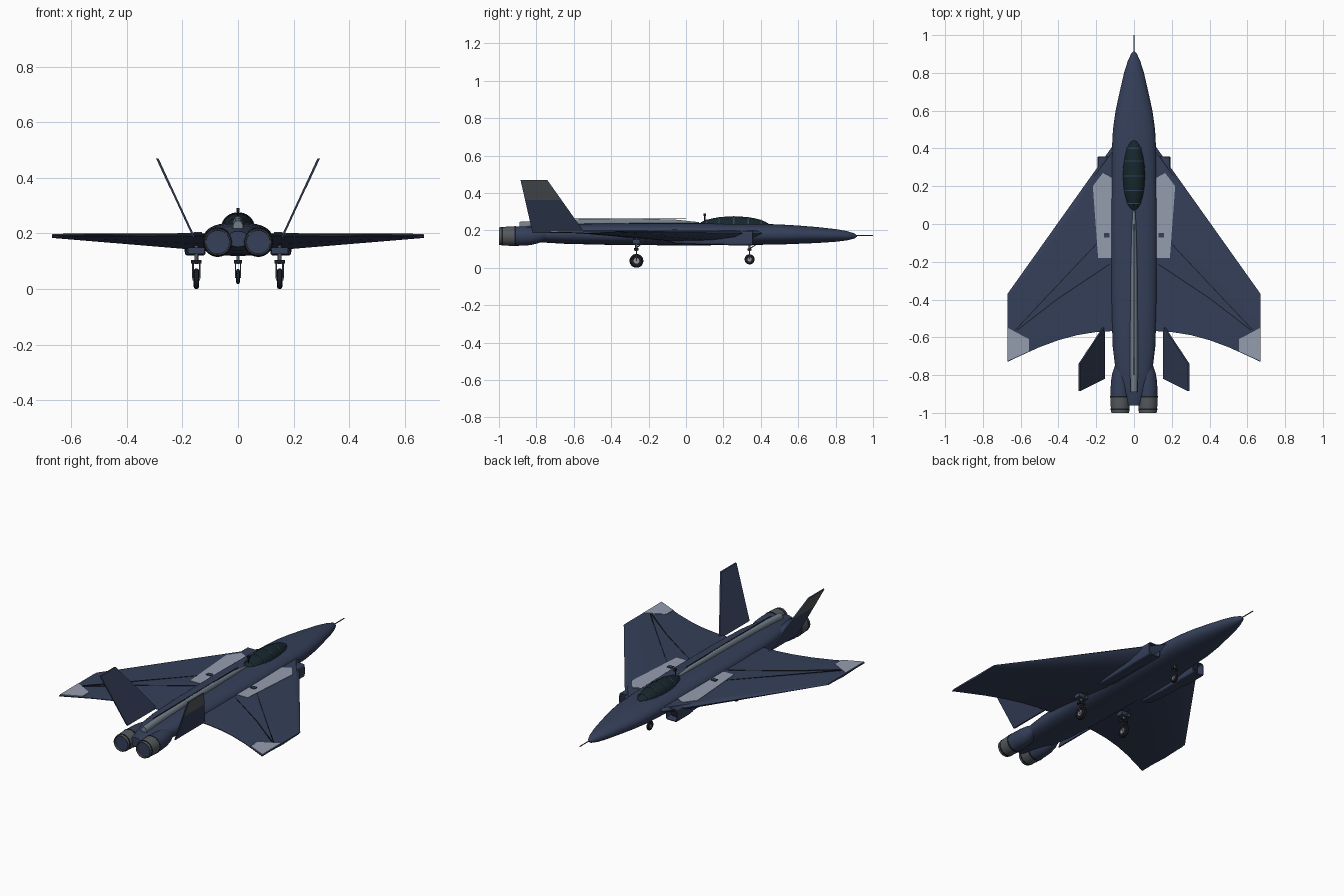
import bpy, bmesh, math
from mathutils import Vector

if "Cube" in bpy.data.objects:
    bpy.data.objects.remove(bpy.data.objects["Cube"])


def mat(name, r, g, b):
    m = bpy.data.materials.new(name)
    m.diffuse_color = (r, g, b, 1)
    m.use_nodes = True
    m.node_tree.nodes["Principled BSDF"].inputs["Base Color"].default_value = m.diffuse_color
    return m


NAVY = mat("navy", 0.035, 0.05, 0.10)
PALE = mat("pale_panel", 0.30, 0.34, 0.42)
SPINE = mat("spine_grey", 0.17, 0.21, 0.25)
GREY = mat("metal_grey", 0.09, 0.10, 0.11)
DARK = mat("dark", 0.01, 0.012, 0.018)
GLASS = mat("glass", 0.008, 0.02, 0.025)
STEEL = mat("steel", 0.3, 0.3, 0.32)


def skin(name, rings, m, smooth=True):
    """Bridge equal-length point rings and cap both ends."""
    bm = bmesh.new()
    vs = [[bm.verts.new(p) for p in ring] for ring in rings]
    n = len(vs[0])
    for a, b in zip(vs, vs[1:]):
        for i in range(n):
            j = (i + 1) % n
            bm.faces.new((a[i], a[j], b[j], b[i]))
    bm.faces.new(vs[0])
    bm.faces.new(vs[-1])
    bmesh.ops.recalc_face_normals(bm, faces=bm.faces)
    me = bpy.data.meshes.new(name)
    bm.to_mesh(me)
    bm.free()
    me.materials.append(m)
    ob = bpy.data.objects.new(name, me)
    bpy.context.collection.objects.link(ob)
    if smooth:
        bpy.ops.object.select_all(action='DESELECT')
        ob.select_set(True)
        bpy.context.view_layer.objects.active = ob
        bpy.ops.object.shade_smooth_by_angle(angle=math.radians(35))
    return ob


def oval(y, cx, cz, hw, hh, e=2.0, n=32):
    """Superellipse cross-section at station y."""
    pts = []
    for i in range(n):
        a = 2 * math.pi * (i + 0.5) / n
        c, s = math.cos(a), math.sin(a)
        pts.append((cx + hw * math.copysign(abs(c) ** (2 / e), c), y,
                    cz + hh * math.copysign(abs(s) ** (2 / e), s)))
    return pts


def plate(name, pts, offset, m):
    """Flat polygon extruded by an offset vector."""
    o = Vector(offset)
    return skin(name, [pts, [Vector(p) + o for p in pts]], m, False)


def box(name, c, h, m):
    x, y, z = c
    return plate(name, [(x + a * h[0], y + b * h[1], z - h[2])
                        for a, b in ((-1, -1), (1, -1), (1, 1), (-1, 1))],
                 (0, 0, 2 * h[2]), m)


def rod(name, a, b, r, m, n=12):
    a, b = Vector(a), Vector(b)
    q = (b - a).to_track_quat('Z', 'Y')
    ring = [q @ Vector((r * math.cos(2 * math.pi * i / n), r * math.sin(2 * math.pi * i / n), 0))
            for i in range(n)]
    return skin(name, [[a + p for p in ring], [b + p for p in ring]], m)


def wheel(name, x, y, z, r, w):
    """Rounded tyre with a metal hub, axle along x."""
    prof = [(-w * .8, r * .55), (-w, r * .75), (-w * .7, r * .95), (0, r), (w * .7, r * .95), (w, r * .75), (w * .8, r * .55)]
    skin(name + "_tyre", [[(x + dx, y + rr * math.cos(k * math.pi / 14), z + rr * math.sin(k * math.pi / 14))
                           for k in range(28)] for dx, rr in prof], DARK)
    rod(name + "_hub", (x - w, y, z), (x + w, y, z), r * .42, STEEL, 20)


# fuselage
skin("fuselage", [oval(y, 0, z, w, h, e) for y, z, w, h, e in (
    (.915, .170, .003, .003, 2), (.90, .170, .016, .014, 2), (.86, .171, .034, .025, 2),
    (.80, .173, .053, .034, 2), (.70, .175, .076, .043, 2.1), (.60, .177, .098, .049, 2.2),
    (.50, .178, .112, .054, 2.3), (.35, .179, .120, .057, 2.4), (0, .179, .124, .060, 2.5),
    (-.40, .180, .122, .058, 2.5), (-.65, .181, .113, .053, 2.5), (-.80, .182, .095, .045, 2.4),
    (-.89, .182, .065, .036, 2.3), (-.96, .180, .035, .028, 2.3))], NAVY)
rod("nose_probe", (0, .90, .172), (0, 1, .172), .003, GREY)

# dorsal spine
skin("dorsal_spine", [oval(y, 0, z, w, h, 2.4, 20) for y, z, w, h in (
    (.07, .236, .007, .008), (-.05, .234, .013, .023), (-.25, .234, .018, .029),
    (-.5, .232, .020, .030), (-.75, .226, .021, .028), (-.89, .216, .019, .030))], SPINE)
box("spine_seam", (0, -.40, .262), (.003, .40, .001), DARK)

# canopy with frame hoops and sill
CY, CZ, CW, CL, CH = .255, .218, .060, .195, .057
skin("canopy", [oval(CY + CL * math.sin(t), 0, CZ, CW * math.cos(t), CH * math.cos(t), 2, 32)
                for t in [math.radians(-88 + 176 * k / 20) for k in range(21)]], GLASS)
for k, t in enumerate((-.75, -.4, 0, .4, .75)):
    f = math.sqrt(1 - t * t)
    y = CY + CL * t
    skin("canopy_hoop_%d" % k, [oval(y + d, 0, CZ, CW * f + .0015, CH * f + .0015) for d in (-.003, .003)], NAVY)
skin("canopy_sill", [[(s * math.cos(a) * (CW + .002), CY + s * math.sin(a) * (CL + .004), z)
                      for a in [2 * math.pi * k / 40 for k in range(40)]]
                     for s, z in ((1, .222), (.99, .234))], NAVY)
rod("antenna", (0, .10, .25), (0, .10, .285), .003, DARK)
box("antenna_head", (0, .10, .284), (.006, .007, .007), DARK)

for side, s in (("right", 1), ("left", -1)):
    # wing: airfoil sections from root to tip, curved trailing edge
    rings = []
    for x, back in ((.08, -.565), (.2, -.572), (.3, -.588), (.4, -.615), (.5, -.652), (.6, -.697), (.67, -.73)):
        t = (x - .08) / .59
        front = .46 + (-.37 - .46) * t
        top, bot = .199 - .003 * t, .135 + .049 * t
        c = front - back
        mid = top - (top - bot) * .25
        rings.append([(s * x, front - c * f, z) for f, z in (
            (0, mid), (.03, top - .001), (.08, top), (.5, top), (.85, top), (1, top - .004), (1, top - .008),
            (.75, mid - (mid - bot) * .5), (.45, bot), (.2, bot + .004), (.05, mid - (mid - bot) * .5))])
    skin(side + "_wing", rings, NAVY)

    # pale wing panels and panel lines
    plate(side + "_tip_panel", [(s * x, y, .194) for x, y in ((.555, -.61), (.668, -.55), (.668, -.724), (.555, -.673))],
          (0, 0, .0045), PALE)
    plate(side + "_root_panel", [(s * x, y, .196) for x, y in ((.11, .24), (.165, .27), (.218, .20), (.19, -.18), (.11, -.18))],
          (0, 0, .005), PALE)
    for k, (a, b) in enumerate((((.14, -.04), (.63, -.56)), ((.12, -.21), (.40, -.39)), ((.40, -.39), (.62, -.55)),
                                ((.14, -.20), (.40, -.19)), ((.62, -.55), (.60, -.58)))[:1] + (((.62, -.56), (.40, -.39)), ((.13, -.21), (.40, -.39)))):
        plate("%s_panel_line_%d" % (side, k), [(s * a[0], a[1], .195), (s * b[0], b[1], .195),
              (s * b[0], b[1] - .006, .195), (s * a[0], a[1] - .006, .195)], (0, 0, .005), DARK)
    box(side + "_panel_hinge", (s * .145, -.06, .20), (.015, .012, .006), NAVY)

    # canted tail fin with a grey outer tip panel
    def fin_pt(f, y, dx=0):
        return (s * (.158 + .132 * f + dx), y, .185 + .285 * f)
    plate(side + "_tail_fin", [fin_pt(0, -.54, -.004), fin_pt(0, -.82, -.004), fin_pt(1, -.885, -.004), fin_pt(1, -.742, -.004)],
          (s * .008, 0, 0), NAVY)
    g = .62
    plate(side + "_fin_tip_panel", [fin_pt(g, -.54 - .202 * g, .003), fin_pt(g, -.82 - .065 * g, .003),
          fin_pt(1, -.885, .003), fin_pt(1, -.742, .003)], (s * .002, 0, 0), GREY)

    # air intake: hollow rounded duct with a lip
    skin(side + "_intake_duct", [oval(y, s * cx, z, w, h, 6) for y, cx, z, w, h in (
        (.31, .153, .158, .034, .034), (.1, .153, .157, .033, .033), (-.05, .148, .158, .028, .029), (-.12, .145, .165, .018, .018))], NAVY)
    skin(side + "_intake_lip", [oval(y, s * .154, .158, w, w, 7) for y, w in (
        (.20, .035), (.23, .038), (.355, .038), (.358, .033), (.31, .031))], NAVY)
    plate(side + "_intake_mouth", oval(.311, s * .154, .158, .031, .031, 7), (0, .002, 0), DARK)

    # engine pod, exhaust nozzle and its dark bands
    ex, ez = s * .073, .169
    skin(side + "_engine", [oval(y, ex, ez + dz, r, r) for y, r, dz in (
        (-.74, .025, .01), (-.79, .042, .004), (-.83, .049, .001), (-.87, .051, 0), (-.915, .052, 0))], NAVY)
    skin(side + "_nozzle", [oval(y, ex, ez, r, r) for y, r in (
        (-.91, .0525), (-.95, .0515), (-.985, .049), (-1, .047), (-1, .043), (-.985, .042))], GREY)
    for k, y in enumerate((-.914, -.982)):
        skin("%s_nozzle_band_%d" % (side, k), [oval(y + d, ex, ez, .0535 - .003 * k, .0535 - .003 * k) for d in (-.004, .004)], DARK)
    plate(side + "_exhaust_disc", oval(-.988, ex, ez, .043, .043), (0, .004, 0), NAVY)

    # main landing gear
    gx, gy = s * .15, -.265
    rod(side + "_main_strut", (gx, gy, .09), (gx, gy, .17), .007, GREY)
    box(side + "_main_gear_block", (gx, gy, .098), (.019, .012, .007), DARK)
    for d in (-1, 1):
        rod("%s_main_fork_%d" % (side, d), (gx + d * .012, gy, .037), (gx + d * .012, gy, .098), .003, GREY)
    rod(side + "_main_axle", (gx - .014, gy, .037), (gx + .014, gy, .037), .006, STEEL)
    rod(side + "_main_brace", (gx, gy, .105), (gx, gy + .05, .15), .003, GREY)
    wheel(side + "_main_wheel", gx, gy, .037, .037, .010)
    box(side + "_gear_bay_plate", (gx, gy, .138), (.03, .02, .012), NAVY)

# nose landing gear
rod("nose_strut", (0, .34, .09), (0, .34, .15), .006, GREY)
box("nose_gear_block", (0, .34, .098), (.015, .010, .006), DARK)
for d in (-1, 1):
    rod("nose_fork_%d" % d, (d * .009, .34, .045), (d * .009, .34, .098), .0025, GREY)
rod("nose_axle", (-.011, .34, .045), (.011, .34, .045), .005, STEEL)
rod("nose_brace", (0, .34, .102), (0, .385, .13), .0025, GREY)
wheel("nose_wheel", 0, .34, .045, .027, .007)
